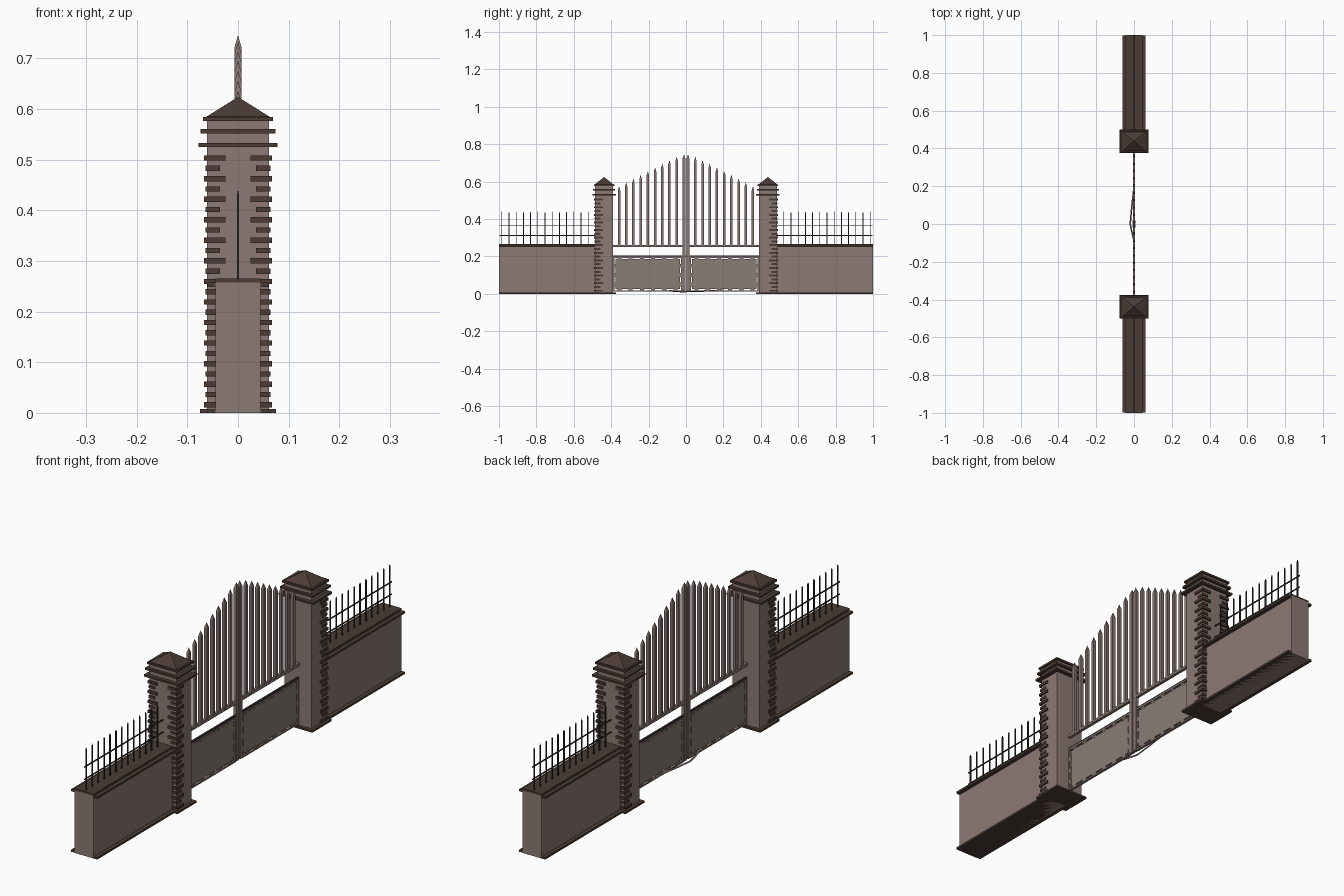
import bpy, bmesh, math
from mathutils import Vector

if "Cube" in bpy.data.objects:
    bpy.data.objects.remove(bpy.data.objects["Cube"])


def material(name, rgb):
    m = bpy.data.materials.new(name)
    m.diffuse_color = (*rgb, 1)
    m.use_nodes = True
    m.node_tree.nodes["Principled BSDF"].inputs["Base Color"].default_value = m.diffuse_color
    return m


STONE = material("wall plaster", (0.265, 0.195, 0.175))
BRICK = material("dark brown brick", (0.072, 0.045, 0.036))
GATE = material("gate paint", (0.245, 0.18, 0.165))
PANEL = material("gate sheet metal", (0.25, 0.205, 0.175))
IRON = material("dark iron", (0.035, 0.032, 0.032))


class Part:
    """Collects simple solids into one object."""

    def __init__(self, name, mat):
        self.name, self.mat, self.bm = name, mat, bmesh.new()

    def box(self, x0, x1, y0, y1, z0, z1, tip=0.0):
        # box with an optional pyramid on top
        bm = self.bm
        ring = [(x0, y0), (x1, y0), (x1, y1), (x0, y1)]
        lo = [bm.verts.new((x, y, z0)) for x, y in ring]
        hi = [bm.verts.new((x, y, z1)) for x, y in ring]
        bm.faces.new(lo[::-1])
        for i in range(4):
            j = (i + 1) % 4
            bm.faces.new((lo[i], lo[j], hi[j], hi[i]))
        if tip:
            top = bm.verts.new(((x0 + x1) / 2, (y0 + y1) / 2, z1 + tip))
            for i in range(4):
                bm.faces.new((hi[i], hi[(i + 1) % 4], top))
        else:
            bm.faces.new(hi)

    def done(self):
        bmesh.ops.recalc_face_normals(self.bm, faces=self.bm.faces)
        me = bpy.data.meshes.new(self.name)
        self.bm.to_mesh(me)
        self.bm.free()
        me.materials.append(self.mat)
        ob = bpy.data.objects.new(self.name, me)
        bpy.context.collection.objects.link(ob)


def span(s, a, b):
    """Range along y, mirrored for side s."""
    return (a, b) if s > 0 else (-b, -a)


for s, side in ((-1, "front"), (1, "back")):
    # low wall with stepped coping and plinth
    p = Part(side + "_wall", STONE)
    p.box(-.044, .044, *span(s, .47, 1.0), .0, .257)
    p.done()
    p = Part(side + "_wall_trim", BRICK)
    p.box(-.06, .06, *span(s, .47, .999), 0, .008)
    p.box(-.06, .06, *span(s, .47, .999), .249, .257)
    p.box(-.044, .044, *span(s, .47, 1.0), .257, .265)
    p.done()

    # pillar body
    p = Part(side + "_pillar", STONE)
    p.box(-.061, .061, *span(s, .39, .486), .004, .582)
    p.done()

    # plinth, cornice plates and pyramid roof
    p = Part(side + "_pillar_trim", BRICK)
    for hx, hy, z0, z1 in ((.075, .0625, 0, .008), (.078, .0625, .525, .533),
                           (.074, .059, .552, .561), (.069, .055, .576, .584)):
        p.box(-hx, hx, *span(s, .438 - hy, .438 + hy), z0, z1)
    p.box(-.062, .062, *span(s, .388, .488), .582, .585, tip=.039)
    p.done()

    # corner bricks on the outer corners, long and short in turn
    p = Part(side + "_corner_bricks", BRICK)
    for i in range(25):
        z = .016 + i * .0203
        long = i % 2 == 0
        inner, outer, y_in = (.025, .067, .445) if long else (.036, .064, .458)
        for m in (-1, 1):
            xs = (inner, outer) if m > 0 else (-outer, -inner)
            p.box(*xs, *span(s, y_in, .493 if long else .490), z - .0052, z + .0052)
    p.done()

    # thin railing on top of the wall
    p = Part(side + "_railing", IRON)
    for i in range(13):
        y = s * (.985 - i * .0385)
        p.box(-.0022, .0022, y - .0022, y + .0022, .262, .432, tip=.008)
    for z in (.312, .363):
        p.box(-.002, .002, *span(s, .48, .998), z - .002, z + .002)
    p.done()

    # gate leaf: pickets rising to the middle
    p = Part(side + "_gate_pickets", GATE)
    for i in range(9):
        y = s * (.05 + i * .0385)
        top = .732 - .157 * (i / 8) ** 1.05
        p.box(-.0065, .0065, y - .0065, y + .0065, .255, top - .022, tip=.022)
    p.box(-.007, .007, *span(s, .003, .019), .015, .722, tip=.024)
    p.box(-.006, .006, *span(s, .01, .392), .25, .262)
    p.done()

    # lower frame with ties holding the sheet panel
    p = Part(side + "_gate_frame", GATE)
    y0, y1, z0, z1, t = .02, .389, .012, .198, .006
    p.box(-.005, .005, *span(s, y0, y1), z0, z0 + t)
    p.box(-.005, .005, *span(s, y0, y1), z1 - t, z1)
    p.box(-.005, .005, *span(s, y0, y0 + t), z0, z1)
    p.box(-.005, .005, *span(s, y1 - t, y1), z0, z1)
    for i in range(6):
        y = .045 + i * .06
        for z in (z0 + t, z1 - t - .009):
            p.box(-.004, .004, *span(s, y, y + .022), z, z + .009)
    for i in range(3):
        z = .04 + i * .05
        for y in (y0 + t, y1 - t - .009):
            p.box(-.004, .004, *span(s, y, y + .009), z, z + .02)
    p.done()
    p = Part(side + "_gate_panel", PANEL)
    p.box(-.003, .003, *span(s, .032, .377), .025, .186)
    p.done()

# cross bar between the pillars
p = Part("gate_cross_bar", IRON)
p.box(-.004, .004, -.39, .39, .197, .204)
p.done()

# bent bar along the bottom of the gate
curve = bpy.data.curves.new("bent_bottom_bar", 'CURVE')
curve.dimensions = '3D'
curve.bevel_depth = .004
curve.bevel_resolution = 0
curve.use_fill_caps = True
pts = [(0, -.09, .016), (-.014, -.03, .012), (-.02, .0, .012), (-.014, .07, .014), (0, .2, .018)]
sp = curve.splines.new('POLY')
sp.points.add(len(pts) - 1)
for q, c in zip(sp.points, pts):
    q.co = (*c, 1)
curve.materials.append(GATE)
bpy.context.collection.objects.link(bpy.data.objects.new("bent_bottom_bar", curve))
